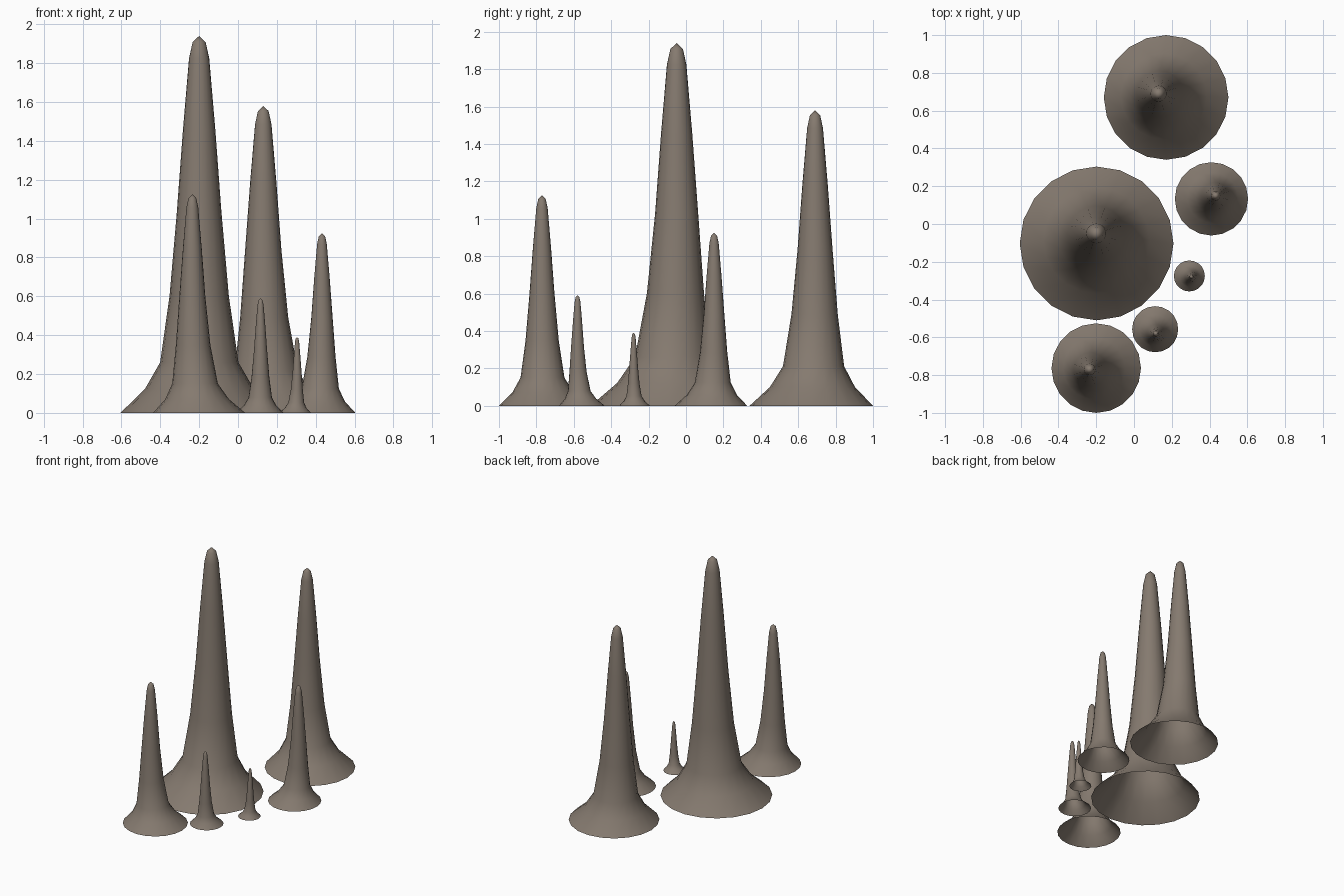
import bpy, bmesh, math

if "Cube" in bpy.data.objects:
    bpy.data.objects.remove(bpy.data.objects["Cube"])

SIDES = 20

stone = bpy.data.materials.new("brown stone")
stone.diffuse_color = (0.235, 0.195, 0.16, 1)
stone.use_nodes = True
stone.node_tree.nodes["Principled BSDF"].inputs["Base Color"].default_value = stone.diffuse_color

# Shared profile: height fraction, radius fraction, sideways lean fraction
PROFILE = [(0, 1, 0), (0.063, 0.69, 0.3), (0.134, 0.495, 0.6), (0.31, 0.375, 0.88),
           (0.53, 0.283, 1), (0.75, 0.205, 1), (0.94, 0.128, 1), (0.983, 0.083, 1)]


def stalagmite(name, base, radius, tip, height):
    """Flared, hollow spike, open underneath, closed with a rounded tip."""
    bm = bmesh.new()
    rings = []
    for h, r, lean in PROFILE:
        cx = base[0] + (tip[0] - base[0]) * lean
        cy = base[1] + (tip[1] - base[1]) * lean
        ring = []
        for i in range(SIDES):
            a = math.tau * i / SIDES
            ring.append(bm.verts.new((cx + radius * r * math.cos(a),
                                      cy + radius * r * math.sin(a), height * h)))
        rings.append(ring)
    top = bm.verts.new((tip[0], tip[1], height))
    for i in range(SIDES):
        j = (i + 1) % SIDES
        for lo, hi in zip(rings, rings[1:]):
            bm.faces.new((lo[i], lo[j], hi[j], hi[i]))
        bm.faces.new((rings[-1][i], rings[-1][j], top))
    for f in bm.faces:
        f.smooth = True
    mesh = bpy.data.meshes.new(name)
    bm.to_mesh(mesh)
    bm.free()
    mesh.materials.append(stone)
    bpy.context.collection.objects.link(bpy.data.objects.new(name, mesh))


# Cluster, largest to smallest
stalagmite("stalagmite_tallest", (-0.198, -0.103), 0.407, (-0.20, -0.05), 1.94)
stalagmite("stalagmite_back", (0.17, 0.67), 0.33, (0.13, 0.69), 1.58)
stalagmite("stalagmite_front", (-0.20, -0.763), 0.237, (-0.235, -0.77), 1.125)
stalagmite("stalagmite_right", (0.41, 0.133), 0.194, (0.432, 0.15), 0.925)
stalagmite("stalagmite_small", (0.112, -0.557), 0.122, (0.116, -0.58), 0.59)
stalagmite("stalagmite_smallest", (0.293, -0.275), 0.082, (0.304, -0.28), 0.39)
